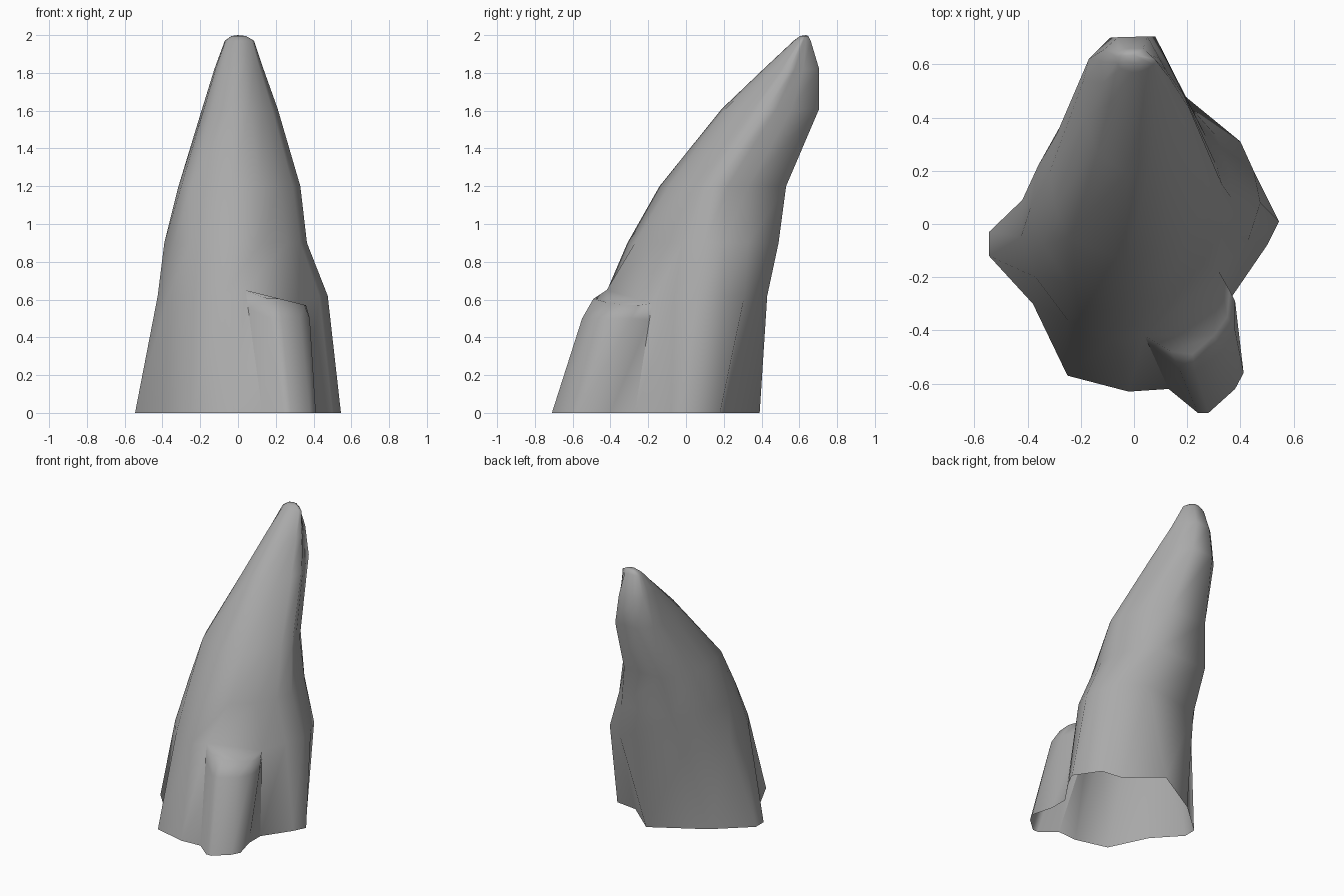
import bpy, bmesh, math
from mathutils import Vector

cube = bpy.data.objects.get("Cube")
if cube:
    bpy.data.objects.remove(cube, do_unlink=True)

stone = bpy.data.materials.new("grey_stone")
stone.use_nodes = True
GREY = (0.4, 0.4, 0.4, 1)
stone.diffuse_color = GREY
shader = stone.node_tree.nodes["Principled BSDF"]
shader.inputs["Base Color"].default_value = GREY
shader.inputs["Roughness"].default_value = 0.8

# Outlines run counter-clockwise from the front left corner
foot = [(-.25, -.57), (-.02, -.63), (.13, -.62), (.37, -.27), (.5, -.08),
        (.545, .01), (.43, .18), (.27, .2), (.05, .39), (-.31, .18),
        (-.545, -.03), (-.545, -.12), (-.38, -.3)]
waist = [(-.25, -.36), (-.08, -.43), (.04, -.42), (.32, -.18), (.43, -.06),
         (.475, .08), (.45, .2), (.4, .31), (.23, .43), (-.23, .34),
         (-.42, .09), (-.425, -.05), (-.37, -.2)]
chest = [(-.25, -.22), (-.04, -.31), (.12, -.27), (.26, -.15), (.33, -.02),
         (.365, .1), (.36, .2), (.31, .33), (.18, .49), (-.22, .47),
         (-.36, .22), (-.39, .06), (-.34, -.08)]
neck = [(-.25, -.05), (-.03, -.14), (.12, -.09), (.22, 0), (.29, .08),
        (.33, .15), (.31, .22), (.27, .33), (.13, .53), (-.17, .53),
        (-.29, .34), (-.315, .2), (-.3, .07)]
horn = [(-.14, .27), (-.03, .19), (.06, .21), (.13, .28), (.18, .36),
        (.21, .43), (.19, .48), (.15, .56), (.08, .705), (-.09, .7),
        (-.17, .62), (-.19, .54), (-.18, .4)]


def fit(outline, x0, x1, y0, y1):
    """Stretch an outline into the given range."""
    xs, ys = zip(*outline)
    return [(x0 + (x - min(xs)) / (max(xs) - min(xs)) * (x1 - x0),
             y0 + (y - min(ys)) / (max(ys) - min(ys)) * (y1 - y0)) for x, y in outline]


bm = bmesh.new()


def ring(outline, z):
    return [bm.verts.new((x, y, z)) for x, y in outline]


def bridge(low, high, skip=None, closed=True):
    n = len(low)
    for i in range(n if closed else n - 1):
        j = (i + 1) % n
        if i != skip:
            bm.faces.new((low[i], low[j], high[j], high[i]))


# Leaning spire, open underneath, with a gap where the buttress joins
GAP = 2
rings = [ring(foot, 0), ring(waist, .62), ring(chest, .9), ring(neck, 1.2), ring(horn, 1.61),
         ring(fit(horn, -.125, .135, .41, .705), 1.82),
         ring(fit(horn, -.07, .085, .57, .66), 1.97)]
rings[1][GAP].co.z = .65
rings[1][GAP + 1].co.z = .58
for k in range(len(rings) - 1):
    bridge(rings[k], rings[k + 1], skip=GAP if k == 0 else None)

# Blunt tip
tip = bm.verts.new((0, .635, 2))
last = rings[-1]
crown = [bm.verts.new(v.co.lerp(tip.co, .5) + Vector((0, 0, .01))) for v in last]
bridge(last, crown)
for i in range(len(crown)):
    bm.faces.new((crown[i], crown[(i + 1) % len(crown)], tip))

# Front buttress filling the gap
low = ring([(.24, -.71), (.28, -.71), (.38, -.62), (.412, -.56), (.37, -.4)], 0)
rim = ring([(.17, -.545), (.23, -.55), (.33, -.48), (.38, -.4), (.38, -.29)], .5)
top = ring([(.14, -.48), (.22, -.49), (.3, -.42), (.35, -.35), (.36, -.25)], .61)
for v in top:
    v.co.z -= max(0, v.co.x - .2) * .25


def edge(i):
    """Seam of the gap, with a point between foot and waist."""
    a, b = rings[0][i], rings[1][i]
    return a, bm.verts.new(a.co.lerp(b.co, .85)), b


levels = [[a, *mid, b] for a, mid, b in zip(edge(GAP), (low, rim, top), edge(GAP + 1))]
bridge(levels[0], levels[1], closed=False)
bridge(levels[1], levels[2], closed=False)
cap = bm.faces.new(levels[2])
bmesh.ops.triangulate(bm, faces=[cap])

bmesh.ops.recalc_face_normals(bm, faces=bm.faces)
mesh = bpy.data.meshes.new("rock_spire")
bm.to_mesh(mesh)
bm.free()
mesh.materials.append(stone)
rock = bpy.data.objects.new("rock_spire", mesh)
bpy.context.collection.objects.link(rock)

bpy.context.view_layer.objects.active = rock
rock.select_set(True)
bpy.ops.object.shade_smooth_by_angle(angle=math.radians(85))
